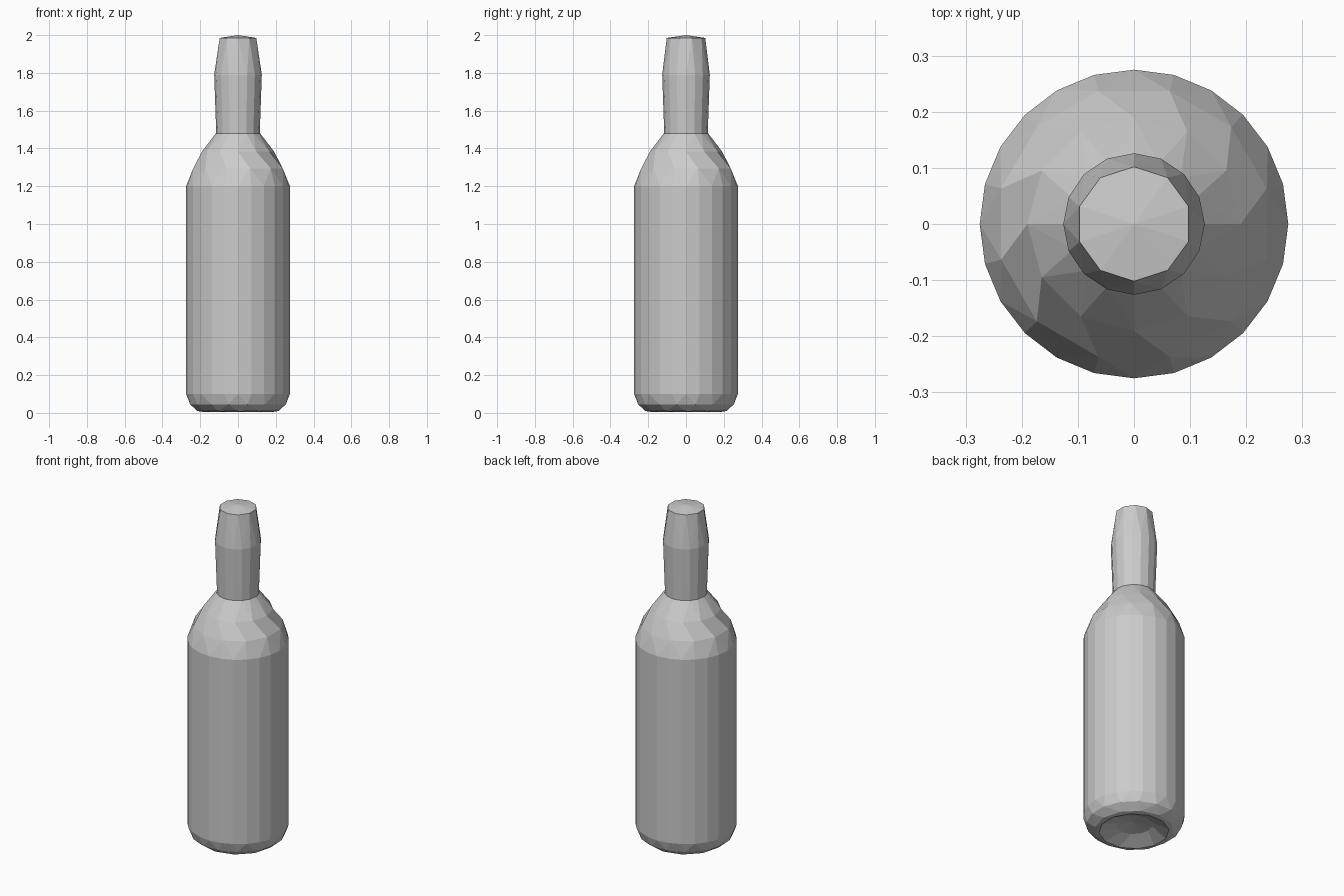
import bpy, bmesh, math

cube = bpy.data.objects.get("Cube")
if cube:
    bpy.data.objects.remove(cube, do_unlink=True)

grey = bpy.data.materials.new("bottle grey")
grey.use_nodes = True
colour = (0.6, 0.6, 0.6, 1)
grey.diffuse_color = colour
grey.node_tree.nodes["Principled BSDF"].inputs["Base Color"].default_value = colour


def ring(bm, radius, z, sides, turn=0.0):
    """Closed loop of edges; turn is a fraction of one side."""
    verts = []
    for i in range(sides):
        a = 2 * math.pi * (i + turn) / sides
        verts.append(bm.verts.new((radius * math.cos(a), radius * math.sin(a), z)))
    return [bm.edges.new((verts[i - 1], verts[i])) for i in range(sides)]


def close(bm, loop, z):
    """Fan from a ring to a point on the axis."""
    tip = bm.verts.new((0, 0, z))
    for e in loop:
        bm.faces.new((*e.verts, tip))


def turned(name, profile, low_tip=None, high_tip=None):
    """Faceted turned part; each profile entry is a ring."""
    bm = bmesh.new()
    loops = [ring(bm, *p) for p in profile]
    for low, high in zip(loops, loops[1:]):
        bmesh.ops.bridge_loops(bm, edges=low + high)
    if low_tip is not None:
        close(bm, loops[0], low_tip)
    if high_tip is not None:
        close(bm, loops[-1], high_tip)
    bmesh.ops.recalc_face_normals(bm, faces=bm.faces)
    mesh = bpy.data.meshes.new(name)
    bm.to_mesh(mesh)
    bm.free()
    mesh.materials.append(grey)
    obj = bpy.data.objects.new(name, mesh)
    bpy.context.collection.objects.link(obj)
    return obj


# Body with hollowed base, rounded foot and faceted shoulder
body = turned("body", [
    (0.10, 0.045, 12),
    (0.19, 0.005, 12, 0.5),
    (0.215, 0.01, 12),
    (0.258, 0.045, 16, 0.5),
    (0.275, 0.10, 24),
    (0.275, 1.20, 24),
    (0.245, 1.295, 12, 0.5),
    (0.19, 1.385, 12),
    (0.117, 1.48, 16),
], low_tip=0.06)

# Neck swelling slightly, then tapering to the closed mouth
neck = turned("neck", [
    (0.115, 1.475, 16),
    (0.126, 1.79, 16),
    (0.102, 1.985, 10, 0.5),
], high_tip=2.0)

# Smooth long walls, crisp facets elsewhere
for obj in (body, neck):
    bpy.ops.object.select_all(action="DESELECT")
    obj.select_set(True)
    bpy.context.view_layer.objects.active = obj
    bpy.ops.object.shade_flat()
